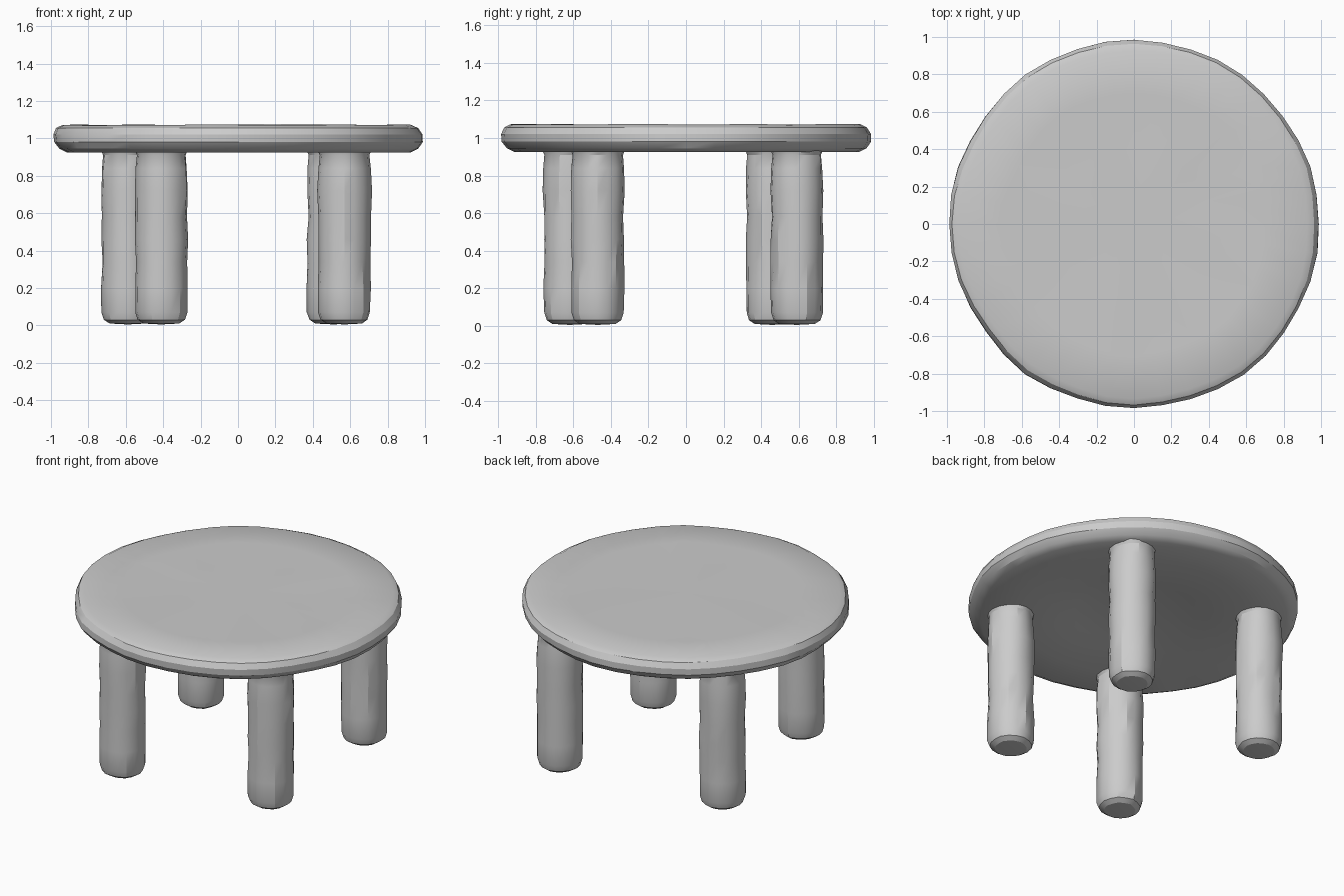
import bpy, bmesh, math
from mathutils import Vector, noise

if "Cube" in bpy.data.objects:
    bpy.data.objects.remove(bpy.data.objects["Cube"])


def lathe(name, profile, sides, wobble, centre=(0, 0), seed=0.0):
    """Spin an (r, z) profile with hand-carved radius wobble; r = 0 makes a pole."""
    bm = bmesh.new()
    rings = []
    for r, z in profile:
        if r == 0:
            rings.append([bm.verts.new((centre[0], centre[1], z))])
            continue
        ring = []
        for i in range(sides):
            a = 2 * math.pi * i / sides
            d = Vector((math.cos(a), math.sin(a), 0))
            n = noise.noise(d * 2.2 + Vector((seed, seed * 0.7, z * 4)))
            p = d * (r * (1 + wobble * n))
            ring.append(bm.verts.new((centre[0] + p.x, centre[1] + p.y, z)))
        rings.append(ring)
    for lo, hi in zip(rings, rings[1:]):
        for i in range(sides):
            j = (i + 1) % sides
            quad = [lo[i % len(lo)], lo[j % len(lo)], hi[j % len(hi)], hi[i % len(hi)]]
            bm.faces.new(list(dict.fromkeys(quad)))
    bmesh.ops.recalc_face_normals(bm, faces=bm.faces)
    mesh = bpy.data.meshes.new(name)
    bm.to_mesh(mesh)
    bm.free()
    obj = bpy.data.objects.new(name, mesh)
    bpy.context.collection.objects.link(obj)
    bpy.ops.object.select_all(action='DESELECT')
    obj.select_set(True)
    bpy.context.view_layer.objects.active = obj
    bpy.ops.object.shade_smooth_by_angle(angle=math.radians(28))
    return obj


# Round slab top with rounded rim and shallow hollow underneath
top_profile = [(0, 0.955), (0.36, 0.952), (0.45, 0.93), (0.7, 0.927), (0.92, 0.925),
               (0.96, 0.945), (0.985, 0.98), (0.985, 1.02), (0.965, 1.055),
               (0.93, 1.072), (0.7, 1.07), (0.4, 1.07), (0, 1.07)]
top = lathe("table_top", top_profile, 40, 0.025, seed=3.1)

# Gentle unevenness on the top surface
for v in top.data.vertices:
    if v.co.z > 1.06:
        v.co.z += 0.006 * noise.noise(Vector((v.co.x * 3, v.co.y * 3, 0)))

# Rough log legs, unevenly placed
leg_profile = [(0, 0.005), (0.095, 0.01), (0.125, 0.03), (0.138, 0.07), (0.14, 0.2),
               (0.137, 0.34), (0.141, 0.46), (0.137, 0.58), (0.142, 0.72),
               (0.138, 0.84), (0.132, 0.91), (0.145, 0.94), (0, 0.96)]
legs = {"front_left_leg": (-0.41, -0.62), "front_right_leg": (0.57, -0.47),
        "back_left_leg": (-0.59, 0.46), "back_right_leg": (0.51, 0.59)}
for k, (name, centre) in enumerate(legs.items()):
    lathe(name, leg_profile, 16, 0.06, centre, seed=5.3 * (k + 1))
